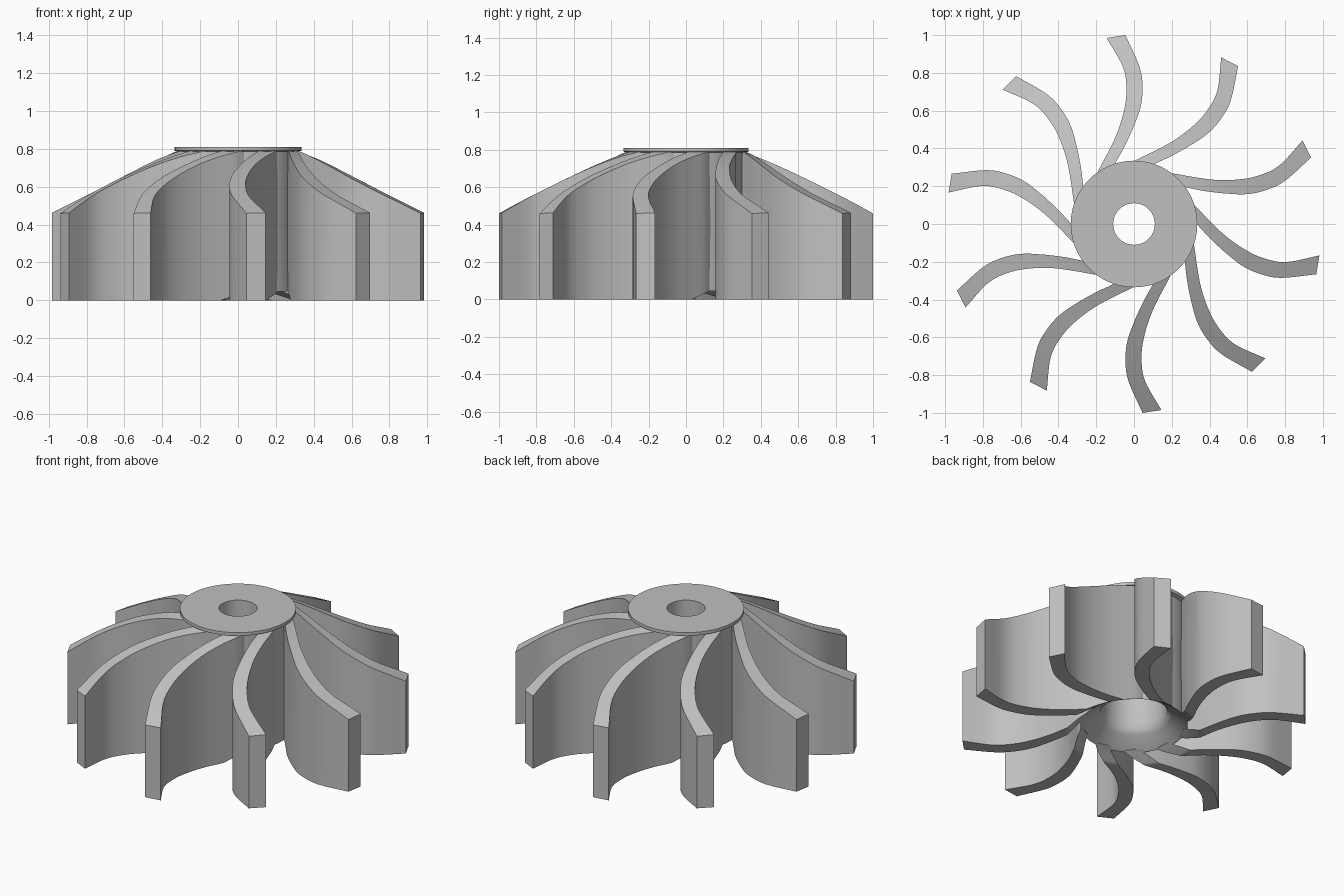
import bpy, bmesh, math
from mathutils import Vector

cube = bpy.data.objects.get("Cube")
if cube:
    bpy.data.objects.remove(cube, do_unlink=True)

grey = bpy.data.materials.new("plain_grey")
colour = (0.53, 0.53, 0.53, 1)
grey.diffuse_color = colour
grey.use_nodes = True
grey.node_tree.nodes["Principled BSDF"].inputs["Base Color"].default_value = colour

BLADES = 10
HUB_R, CONE_R = 0.31, 0.385


def finish(name, bm):
    """Turn a bmesh into a smooth object with sharp edges kept."""
    bmesh.ops.recalc_face_normals(bm, faces=bm.faces)
    mesh = bpy.data.meshes.new(name)
    bm.to_mesh(mesh)
    bm.free()
    mesh.materials.append(grey)
    obj = bpy.data.objects.new(name, mesh)
    bpy.context.collection.objects.link(obj)
    bpy.ops.object.select_all(action='DESELECT')
    obj.select_set(True)
    bpy.context.view_layer.objects.active = obj
    bpy.ops.object.shade_smooth_by_angle(angle=math.radians(30))
    return obj


def spline(points, steps=6):
    """Smooth curve through the given points."""
    p = [Vector(q) for q in points]
    p = [2 * p[0] - p[1]] + p + [2 * p[-1] - p[-2]]
    out = []
    for a, b, c, d in zip(p, p[1:], p[2:], p[3:]):
        for i in range(steps):
            t = i / steps
            out.append(0.5 * (2 * b + (c - a) * t + (2 * a - 5 * b + 4 * c - d) * t**2
                              + (3 * b - a - 3 * c + d) * t**3))
    return out + [p[-2]]


def underside(r):
    """Shallow cone hollowed out below the hub."""
    return max(0, (CONE_R - r) * 0.61)


def blade_top(r):
    """Gently domed slope from the hub down to the tips."""
    t = (r - 0.33) / 0.67
    return 0.785 - 0.325 * t + 0.045 * t * (1 - t)


# Hub: turned profile with top plate, wall, hollow underside and bore
profile = [(0.11, 0.81), (0.335, 0.81), (0.335, 0.79), (HUB_R, 0.785),
           (0.305, 0.4), (HUB_R, underside(HUB_R)), (0.215, 0.107), (0.195, 0.13),
           (0.185, 0.17), (0.18, 0.35), (0.165, 0.5), (0.135, 0.58), (0.11, 0.62)]
SEGMENTS = 96
bm = bmesh.new()
rings = []
for s in range(SEGMENTS):
    a = math.tau * s / SEGMENTS
    rings.append([bm.verts.new((r * math.cos(a), r * math.sin(a), z)) for r, z in profile])
for s in range(SEGMENTS):
    here, there = rings[s], rings[(s + 1) % SEGMENTS]
    for i in range(len(profile)):
        j = (i + 1) % len(profile)
        bm.faces.new((here[i], there[i], there[j], here[j]))
finish("hub", bm)

# Plan curves of the two sides of one blade, root to tip
outer_side = spline([(0.13, -0.26), (0.1, -0.32), (0.05, -0.41), (0, -0.52),
                     (-0.035, -0.62), (-0.045, -0.72), (-0.03, -0.83), (0.045, -1.0)])
inner_side = spline([(0.21, -0.22), (0.19, -0.28), (0.14, -0.375), (0.09, -0.48),
                     (0.053, -0.6), (0.04, -0.71), (0.058, -0.83), (0.145, -0.985)])

bm = bmesh.new()
sections = []
for a, b in zip(outer_side, inner_side):
    corners = [(a, underside), (b, underside), (b, blade_top), (a, blade_top)]
    sections.append([bm.verts.new((p.x, p.y, height(p.length))) for p, height in corners])
for here, there in zip(sections, sections[1:]):
    for i in range(4):
        j = (i + 1) % 4
        bm.faces.new((here[i], here[j], there[j], there[i]))
bm.faces.new(sections[0])
bm.faces.new(sections[-1])
first = finish("blade_1", bm)

# Repeat the blade around the hub
for n in range(1, BLADES):
    copy = first.copy()
    copy.name = f"blade_{n + 1}"
    copy.rotation_euler.z = math.tau * n / BLADES
    bpy.context.collection.objects.link(copy)
